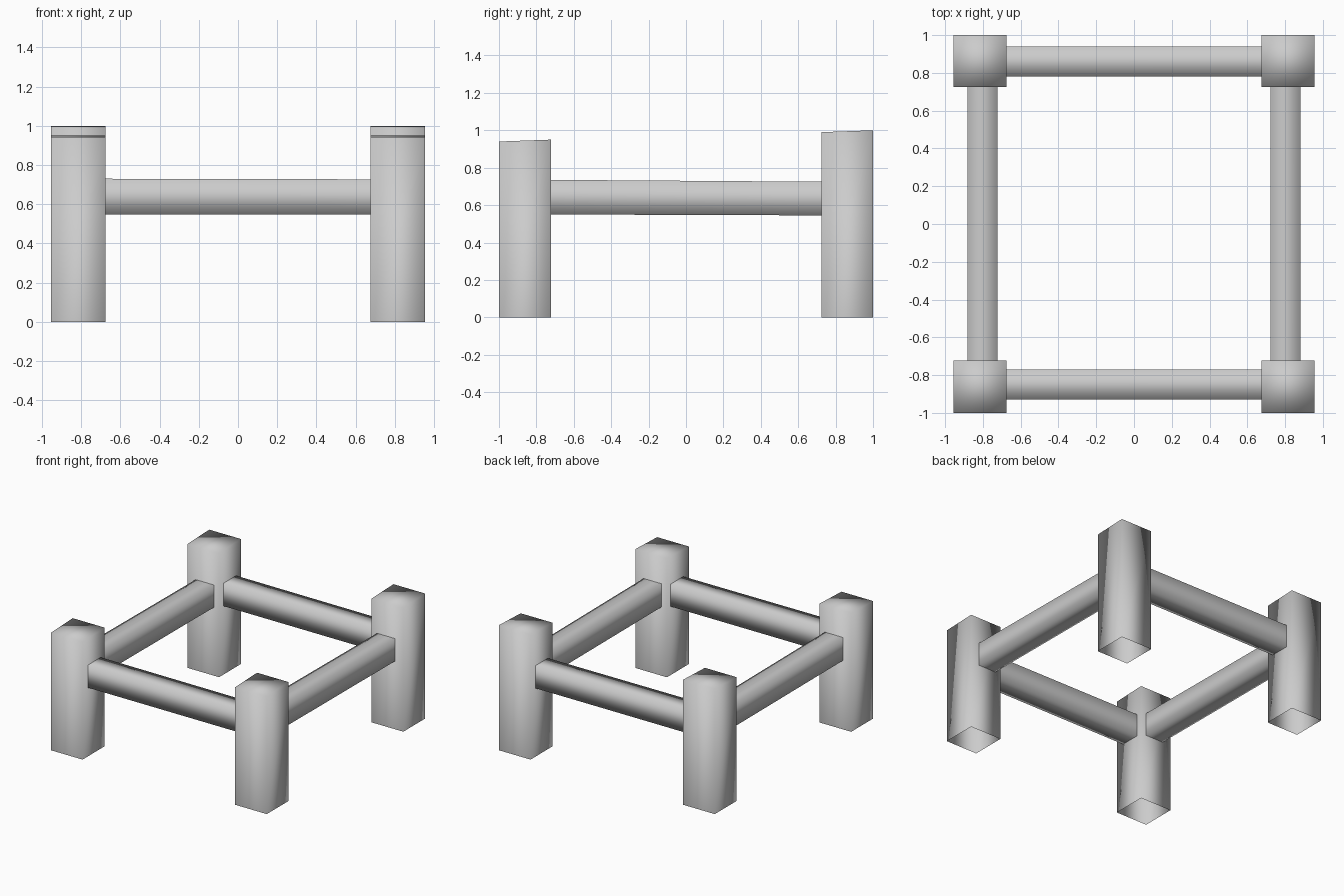
import bpy
import bmesh

if "Cube" in bpy.data.objects:
    bpy.data.objects.remove(bpy.data.objects["Cube"])


def smooth_prism(name, start, end, cap_end=False):
    """Smooth-shaded four-sided tube between two corner loops."""
    bm = bmesh.new()
    a = [bm.verts.new(p) for p in start]
    b = [bm.verts.new(p) for p in end]
    for i in range(4):
        j = (i + 1) % 4
        bm.faces.new((a[i], a[j], b[j], b[i]))
    if cap_end:
        bm.faces.new(b)
    bmesh.ops.recalc_face_normals(bm, faces=bm.faces)
    # open tubes: make sure the sides face outwards
    centre = sum((v.co for v in bm.verts), bm.verts[:][0].co * 0) / 8
    f = bm.faces[:][0]
    if f.normal.dot(f.calc_center_median() - centre) < 0:
        bmesh.ops.reverse_faces(bm, faces=bm.faces)
    for f in bm.faces:
        f.smooth = True
    mesh = bpy.data.meshes.new(name)
    bm.to_mesh(mesh)
    bm.free()
    obj = bpy.data.objects.new(name, mesh)
    bpy.context.collection.objects.link(obj)
    return obj


def leg(name, x0, x1, y0, y1, z_front, z_back):
    base = [(x0, y0, 0), (x1, y0, 0), (x1, y1, 0), (x0, y1, 0)]
    top = [(x, y, z_front if y == y0 else z_back) for x, y, _ in base]
    smooth_prism(name, base, top, cap_end=True)


# Corner legs: open underneath, tops rising slightly to the back
for side, s in (("left", -1), ("right", 1)):
    x0, x1 = sorted((s * 0.675, s * 0.955))
    leg(f"front_{side}_leg", x0, x1, -1.0, -0.723, 0.94, 0.95)
    leg(f"back_{side}_leg", x0, x1, 0.725, 1.0, 0.99, 1.0)

# Cross rails between left and right legs
for name, y0, y1 in (("front_rail", -0.93, -0.77), ("back_rail", 0.78, 0.94)):
    def loop(x, top):
        return [(x, y0, 0.548), (x, y1, 0.548), (x, y1, top), (x, y0, top)]
    smooth_prism(name, loop(-0.675, 0.73), loop(0.675, 0.727))

# Side rails, dipping slightly to the back
for name, s in (("left_rail", -1), ("right_rail", 1)):
    x0, x1 = sorted((s * 0.722, s * 0.882))

    def ring(y, low, top):
        return [(x0, y, low), (x1, y, low), (x1, y, top), (x0, y, top)]
    smooth_prism(name, ring(-0.723, 0.55, 0.735), ring(0.725, 0.545, 0.725))
